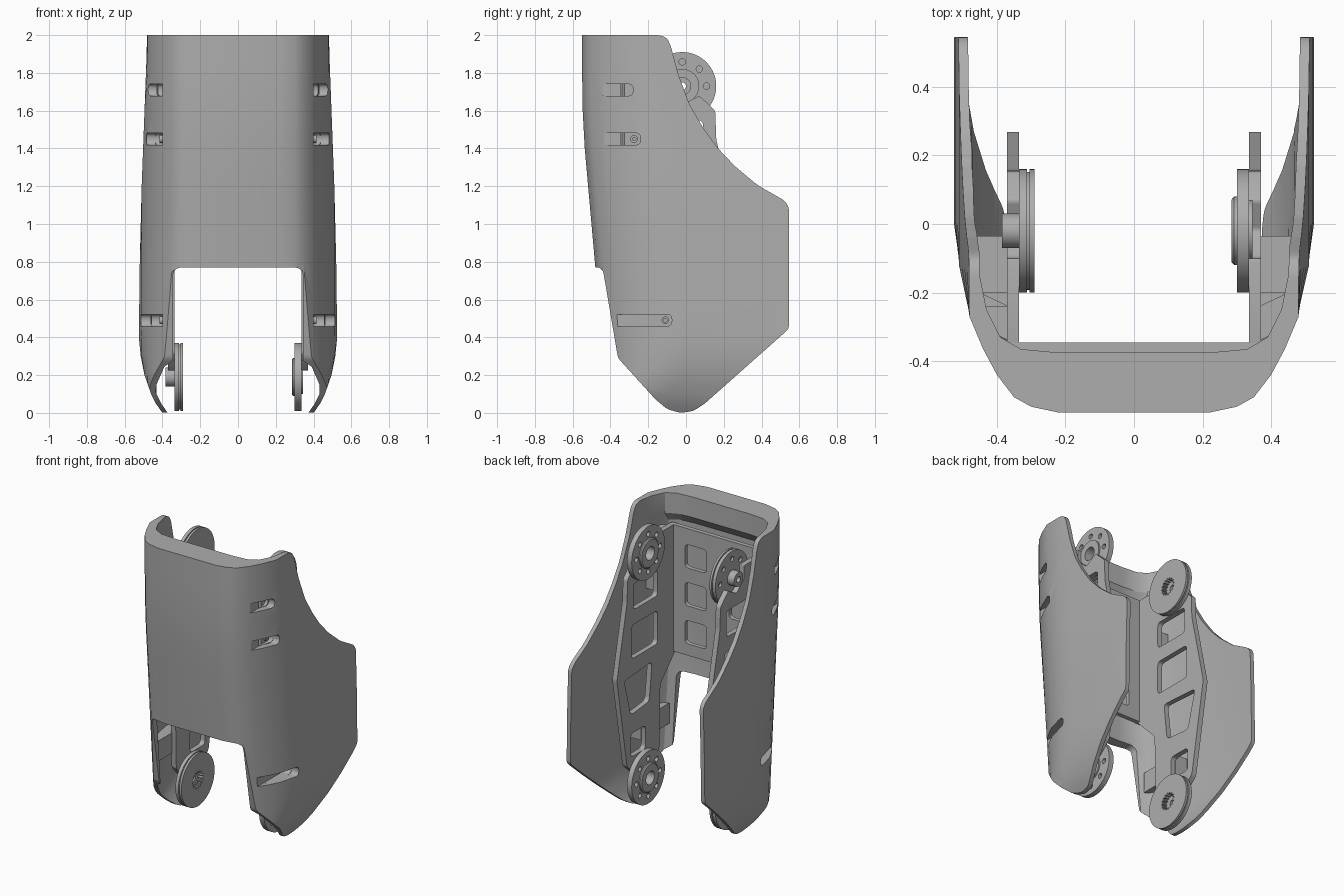
import bpy, bmesh, math
from mathutils import Vector

if "Cube" in bpy.data.objects:
    bpy.data.objects.remove(bpy.data.objects["Cube"], do_unlink=True)

grey = bpy.data.materials.new("plain_grey")
grey.use_nodes = True
COLOUR = (0.42, 0.42, 0.42, 1)
grey.diffuse_color = COLOUR
grey.node_tree.nodes["Principled BSDF"].inputs["Base Color"].default_value = COLOUR

PLACE = {"x": lambda a, b, t: (t, a, b),
         "y": lambda a, b, t: (a, t, b),
         "z": lambda a, b, t: (a, b, t)}


def loft(name, rings, closed=False):
    """Skin a row of rings; cap the ends, or join the last ring to the first."""
    bm = bmesh.new()
    rows = [[bm.verts.new(p) for p in ring] for ring in rings]
    pairs = list(zip(rows, rows[1:]))
    if closed:
        pairs.append((rows[-1], rows[0]))
    else:
        bm.faces.new(rows[0])
        bm.faces.new(rows[-1])
    count = len(rows[0])
    for low, high in pairs:
        for i in range(count):
            j = (i + 1) % count
            bm.faces.new((low[i], low[j], high[j], high[i]))
    bmesh.ops.recalc_face_normals(bm, faces=bm.faces)
    mesh = bpy.data.meshes.new(name)
    bm.to_mesh(mesh)
    bm.free()
    obj = bpy.data.objects.new(name, mesh)
    bpy.context.scene.collection.objects.link(obj)
    mesh.materials.append(grey)
    return obj


def prism(name, points, axis, start, end):
    return loft(name, [[PLACE[axis](a, b, t) for a, b in points] for t in (start, end)])


def rounded(points, radius, steps=5):
    """Round every corner of an outline."""
    result = []
    points = [Vector(p) for p in points]
    for i, p in enumerate(points):
        ends = []
        for q in (points[i - 1], points[(i + 1) % len(points)]):
            side = q - p
            ends.append(p + side.normalized() * min(radius, side.length * 0.45))
        for k in range(steps + 1):
            t = k / steps
            result.append(ends[0] * (1 - t) ** 2 + p * 2 * t * (1 - t) + ends[1] * t * t)
    return [tuple(p) for p in result]


def rectangle(left, right, bottom, top):
    return [(left, bottom), (right, bottom), (right, top), (left, top)]


def circle(y, z, radius, count=24):
    return [(y + radius * math.cos(math.tau * i / count),
             z + radius * math.sin(math.tau * i / count)) for i in range(count)]


def activate(obj):
    bpy.ops.object.select_all(action="DESELECT")
    obj.select_set(True)
    bpy.context.view_layer.objects.active = obj


def cut(obj, cutter, operation="DIFFERENCE"):
    cutter.hide_render = True
    mod = obj.modifiers.new("cut", "BOOLEAN")
    mod.operation = operation
    mod.solver = "EXACT"
    mod.object = cutter
    activate(obj)
    bpy.ops.object.modifier_apply(modifier=mod.name)
    bpy.data.objects.remove(cutter, do_unlink=True)


def smooth(obj, degrees=30):
    activate(obj)
    bpy.ops.object.shade_smooth_by_angle(angle=math.radians(degrees))


def interpolate(table, z):
    if z <= table[0][0]:
        return table[0][1]
    for (a, u), (b, v) in zip(table, table[1:]):
        if z <= b:
            return u + (v - u) * (z - a) / (b - a)
    return table[-1][1]


# Shell: U-shaped sections stacked in height
WIDTH = [(0, .4), (.05, .435), (.1, .46), (.2, .495), (.3, .515), (.4, .525),
         (.8, .52), (1.2, .51), (1.6, .495), (2, .48)]
FRONT = [(0, -.41), (.77, -.48), (1.5, -.545), (1.75, -.55)]
INSIDE = [(1.8, -.42), (1.86, -.375)]
OUTER = [(.22, -.55), (.3, -.533), (.35, -.505), (.4, -.44), (.44, -.365),
         (.48, -.27), (.51, -.13), (.525, 0), (.53, .7)]
INNER = [(.22, -.375), (.33, -.365), (.39, -.33), (.43, -.25), (.45, -.15),
         (.47, 0), (.5, .3), (.5, .7)]


def half_section(base, z, front, width):
    depth = -base[0][1]
    shift = front + depth
    return [(min(x, width), y + shift * max(0, -y / depth), z) for x, y in base]


def shell_ring(z):
    front, width = interpolate(FRONT, z), interpolate(WIDTH, z)
    outer = half_section(OUTER, z, front, width)
    inner = half_section(INNER, z, max(interpolate(INSIDE, z), front + .07), width - .028)
    mirror = lambda pts: [(-x, y, h) for x, y, h in pts]
    return mirror(outer)[::-1] + outer + inner[::-1] + mirror(inner)


heights = [-.05, 0, .05, .1, .15, .2, .3, .4, .6, .8, 1, 1.2, 1.4, 1.6, 1.8, 1.86, 2.05]
shell = loft("shell", [shell_ring(z) for z in heights])

# Side outline and front opening of the shell
side_outline = [(-.7, 2), (-.14, 2), (-.1, 1.985), (-.08, 1.94), (-.04, 1.79), (.02, 1.63),
                (.09, 1.51), (.17, 1.4), (.26, 1.305), (.38, 1.205), (.52, 1.125),
                (.545, 1.09), (.545, .445), (.1, .05), (.04, .01), (-.03, 0),
                (-.1, .02), (-.16, .07), (-.36, .29), (-.44, .76), (-.7, .76)]
cut(shell, prism("outline_cutter", rounded(side_outline, .02, 3), "x", -.8, .8), "INTERSECT")
cut(shell, prism("opening_cutter", rounded(rectangle(-.345, .345, -.2, .77), .05),
                 "y", -.9, .9))

# Side slots, the bosses behind them, and the screws in their ends
SLOTS = [(1.71, -.28, False), (1.45, -.24, True), (.49, -.075, True)]
for sign, side in ((1, "left"), (-1, "right")):
    for z, end, has_screw in SLOTS:
        slot = rounded(rectangle(-.8, end, z - .032, z + .032), .032)
        boss_plan = [(.365, -.34), (.41, -.32), (.45, -.2), (.46, end + .04), (.365, end + .04)]
        boss = prism(side + "_boss", [(sign * x, y) for x, y in boss_plan], "z",
                     z - .07, z + .07)
        for part in (shell, boss):
            cut(part, prism("slot_cutter", slot, "x", sign * .4, sign * .7))
        smooth(boss)
        if has_screw:
            screw = prism(side + "_screw", circle(end - .035, z, .02), "x",
                          sign * .395, sign * .415)
            cut(screw, prism("socket_cutter", circle(end - .035, z, .01, 6), "x",
                             sign * .405, sign * .43))
            smooth(screw)
smooth(shell)

# Inner frame: front plate with two columns of windows
front_plate = prism("frame_front_plate", rectangle(-.365, .365, .92, 1.79), "y", -.375, -.345)
for sign in (1, -1):
    for z in (1.6, 1.34, 1.08):
        window = rounded(rectangle(.085, .25, z - .08, z + .08), .03)
        cut(front_plate, prism("window_cutter", [(sign * x, h) for x, h in window],
                               "y", -.4, -.3))
smooth(front_plate)

# Inner frame: side plates with four windows
plate_outline = [(-.365, 1.79), (-.1, 1.79), (-.1, 1.7), (-.02, 1.63), (.07, 1.68),
                 (.155, 1.6), (.16, 1.45), (.27, .95), (.16, .32), (.07, .24),
                 (-.02, .28), (-.1, .22), (-.19, .32), (-.2, .75), (-.365, .92)]
plate_windows = [rectangle(-.17, .09, 1.37, 1.55),
                 rectangle(-.17, .11, 1.04, 1.27),
                 [(-.08, .68), (.12, .66), (.19, .92), (-.11, .94)],
                 rectangle(-.04, .12, .37, .53)]
for sign, side in ((1, "left"), (-1, "right")):
    plate = prism(side + "_frame_plate", rounded(plate_outline, .015, 3), "x",
                  sign * .335, sign * .37)
    for window in plate_windows:
        cut(plate, prism("window_cutter", rounded(window, .03), "x", sign * .3, sign * .4))
    smooth(plate)

# Joint discs at the top and bottom of each side plate
AXIS_Y, SEGMENTS = -.02, 64
LEFT_DISC = [(.285, .045), (.285, .092), (.292, .1), (.3, .1), (.3, .18), (.335, .18),
             (.335, .09), (.345, .09), (.345, .045)]
RIGHT_DISC = [(-.29, .02), (-.29, .18), (-.305, .18), (-.305, .172), (-.312, .172),
              (-.312, .18), (-.335, .18), (-.335, .05), (-.385, .05), (-.385, .02)]


def lathe(name, profile, z):
    rings = []
    for i in range(SEGMENTS):
        a = math.tau * i / SEGMENTS
        rings.append([(x, AXIS_Y + r * math.cos(a), z + r * math.sin(a)) for x, r in profile])
    return loft(name, rings, closed=True)


for z, level in ((1.73, "upper"), (.19, "lower")):
    left = lathe(level + "_left_disc", LEFT_DISC, z)
    right = lathe(level + "_right_disc", RIGHT_DISC, z)
    for y, h in circle(AXIS_Y, z, .128, 8):
        cut(left, prism("hole_cutter", circle(y, h, .017, 16), "x", .25, .4))
        cut(right, prism("hole_cutter", circle(y, h, .017, 16), "x", -.4, -.32))
    # Toothed socket on the inner face
    teeth = []
    for i, (wide, narrow) in enumerate(zip(circle(AXIS_Y, z, .06, 64),
                                           circle(AXIS_Y, z, .048, 64))):
        teeth.append(wide if i % 4 < 2 else narrow)
    cut(right, prism("socket_cutter", teeth, "x", -.325, -.25))
    smooth(left)
    smooth(right)
bpy.ops.object.select_all(action="DESELECT")
